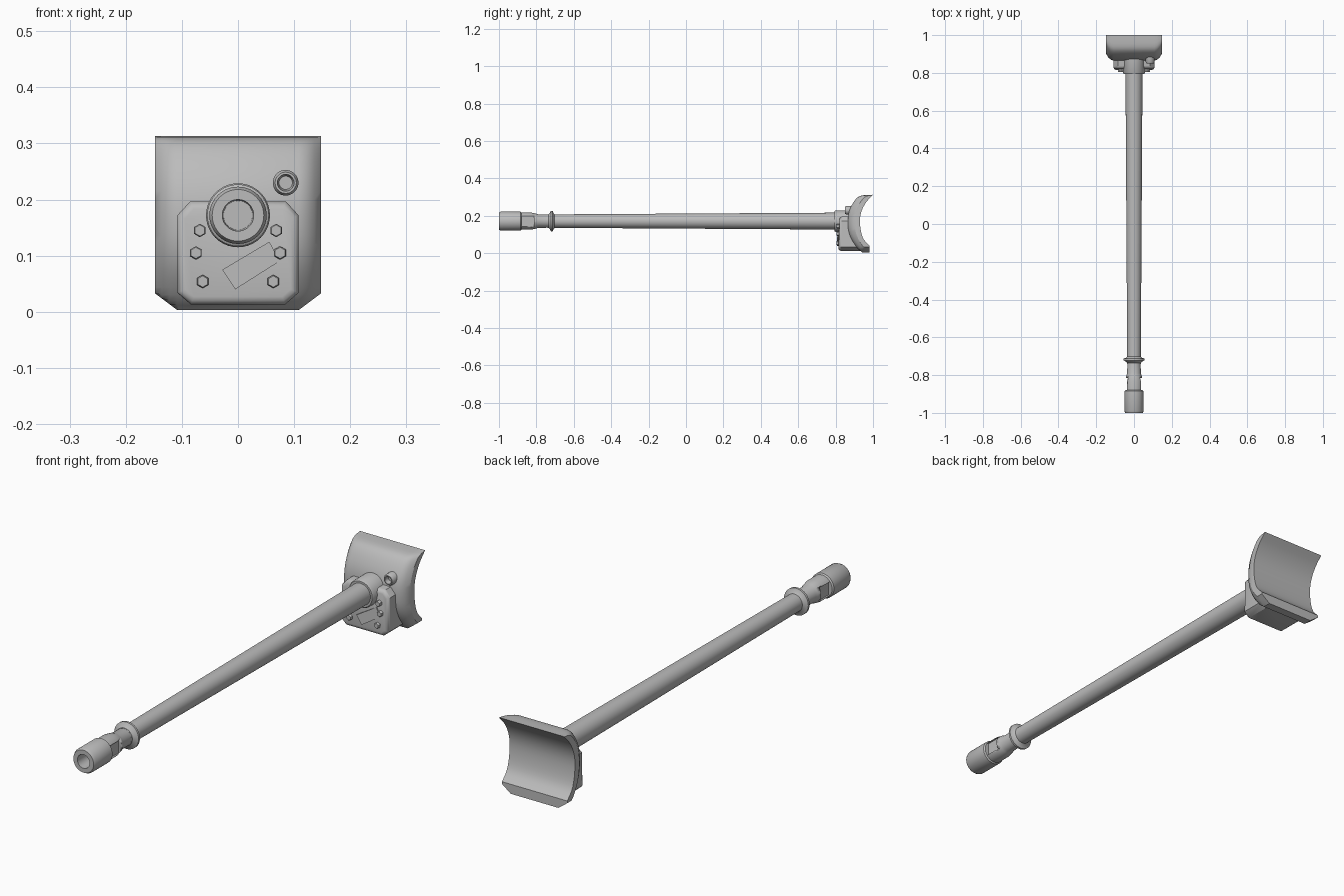
import bpy, bmesh, math
from mathutils import Vector, Matrix

if "Cube" in bpy.data.objects:
    bpy.data.objects.remove(bpy.data.objects["Cube"])

AXIS_Z = 0.172
steel = bpy.data.materials.new("steel grey")
steel.diffuse_color = (0.5, 0.5, 0.5, 1)
steel.use_nodes = True
steel.node_tree.nodes["Principled BSDF"].inputs["Base Color"].default_value = steel.diffuse_color


def finish(name, bm, angle=35):
    bmesh.ops.remove_doubles(bm, verts=bm.verts, dist=1e-5)
    bmesh.ops.recalc_face_normals(bm, faces=bm.faces)
    me = bpy.data.meshes.new(name)
    bm.to_mesh(me)
    bm.free()
    me.materials.append(steel)
    ob = bpy.data.objects.new(name, me)
    bpy.context.collection.objects.link(ob)
    bpy.ops.object.select_all(action='DESELECT')
    ob.select_set(True)
    bpy.context.view_layer.objects.active = ob
    bpy.ops.object.shade_smooth_by_angle(angle=math.radians(angle))
    return ob


def lathe(name, prof, x=0.0, z=AXIS_Z, n=40):
    """Spin (y, radius) points around an axis parallel to y."""
    bm = bmesh.new()
    rings = []
    for y, r in prof:
        rings.append([bm.verts.new((x + r * math.sin(2 * math.pi * i / n), y,
                                    z + r * math.cos(2 * math.pi * i / n))) for i in range(n)])
    for a, b in zip(rings, rings[1:]):
        for i in range(n):
            j = (i + 1) % n
            bm.faces.new((a[i], a[j], b[j], b[i]))
    bm.faces.new(rings[0])
    bm.faces.new(rings[-1])
    return finish(name, bm)


def smooth_path(pts, steps=3):
    """Catmull-Rom resampling of an open path."""
    p = [Vector(q) for q in pts]
    p = [2 * p[0] - p[1]] + p + [2 * p[-1] - p[-2]]
    out = []
    for i in range(1, len(p) - 2):
        a, b, c, d = p[i - 1:i + 3]
        for s in range(steps):
            t = s / steps
            out.append(0.5 * (2 * b + (c - a) * t + (2 * a - 5 * b + 4 * c - d) * t * t
                              + (3 * b - a - 3 * c + d) * t ** 3))
    return out + [p[-2]]


# Barrel with its tapered tube and the flange behind the muzzle
lathe("barrel", [(0.88, 0.046), (0.80, 0.045), (-0.05, 0.040), (-0.70, 0.036), (-0.74, 0.036)])
lathe("muzzle_flange", [(-0.700, 0.034), (-0.708, 0.042), (-0.713, 0.055),
                        (-0.722, 0.055), (-0.728, 0.044), (-0.735, 0.036)])
lathe("barrel_collar", [(0.90, 0.057), (0.80, 0.057), (0.793, 0.053), (0.793, 0.044)])

# Muzzle brake with a recessed bore and side vents
brake = lathe("muzzle_brake", [(-0.70, 0.035), (-0.79, 0.036), (-0.80, 0.040), (-0.83, 0.046),
                               (-0.88, 0.046), (-0.885, 0.051), (-0.99, 0.051), (-1.0, 0.046),
                               (-1.0, 0.028), (-0.90, 0.026)])
for side in (-1, 1):
    bm = bmesh.new()
    bmesh.ops.create_cube(bm, size=1, matrix=Matrix.Translation((side * 0.054, -0.847, AXIS_Z))
                          @ Matrix.Diagonal((0.05, 0.066, 0.056, 1)))
    cutter = finish("vent_cutter", bm)
    cutter.hide_render = True
    cutter.hide_set(True)
    mod = brake.modifiers.new("vent", 'BOOLEAN')
    mod.object = cutter
    mod.solver = 'EXACT'

# Curved shield: convex front, concave back, sides rounded away
front = smooth_path([(.945, .003), (.915, .03), (.885, .075), (.869, .12), (.865, .17),
                     (.870, .215), (.885, .255), (.91, .292), (.94, .309), (1.0, .313)])
back = smooth_path([(1.0, .313), (.965, .275), (.94, .23), (.93, .18),
                    (.935, .12), (.95, .075), (.98, .042)])[1:] + [Vector((.98, .003))]
bm = bmesh.new()
rows = []
for x, pull in ((-.148, .037), (-.136, .016), (-.122, .005), (-.108, 0),
                (.108, 0), (.122, .005), (.136, .016), (.148, .037)):
    low = .003 + .03 * (abs(x) - .108) / .04
    row = [(min(p.x + pull, 1.0 if p.y > .1 else .978), p.y) for p in front]
    row += [(p.x, p.y) for p in back]
    rows.append([bm.verts.new((x, y, max(z, low))) for y, z in row])
n = len(rows[0])
for a, b in zip(rows, rows[1:]):
    for i in range(n):
        j = (i + 1) % n
        bm.faces.new((a[i], a[j], b[j], b[i]))
bm.faces.new(rows[0])
bm.faces.new(rows[-1])
finish("curved_shield", bm, 30)

# Bevelled housing under the barrel, backing onto the shield
bm = bmesh.new()
half = [(.084, .013), (.108, .034), (.108, .172), (.085, .197)]
outline = half + [(-x, z) for x, z in reversed(half)]
f = [bm.verts.new((x, .815 + max(0, z - .16) * .25, z)) for x, z in outline]
b = [bm.verts.new((x, .949 - z * .3, z)) for x, z in outline]
cap = bm.faces.new(f)
bm.faces.new(b[::-1])
for i in range(8):
    j = (i + 1) % 8
    bm.faces.new((f[i], b[i], b[j], f[j]))
bmesh.ops.bevel(bm, geom=list(cap.edges), offset=.014, segments=3, profile=.5, affect='EDGES')
finish("housing", bm, 40)

# Hexagonal bolts on the housing face
for s in (-1, 1):
    for x, z in ((.068, .145), (.075, .105), (.063, .054)):
        lathe("housing_bolt", [(.83, .012), (.808, .012), (.805, .010)], s * x, z, 6)

# Slanted wedge plate on the housing face
bm = bmesh.new()
corners = [(-.028, .075, .806), (.056, .125, .815), (.074, .09, .815), (-.005, .04, .806)]
f = [bm.verts.new((x, y, z)) for x, z, y in corners]
b = [bm.verts.new((x, .82, z)) for x, z, y in corners]
bm.faces.new(f)
bm.faces.new(b[::-1])
for i in range(4):
    j = (i + 1) % 4
    bm.faces.new((f[i], b[i], b[j], f[j]))
finish("wedge_plate", bm)

# Small sight port beside the barrel
lathe("sight_port", [(.90, .023), (.857, .023), (.850, .019), (.850, .015), (.87, .012)], .085, .23, 20)
